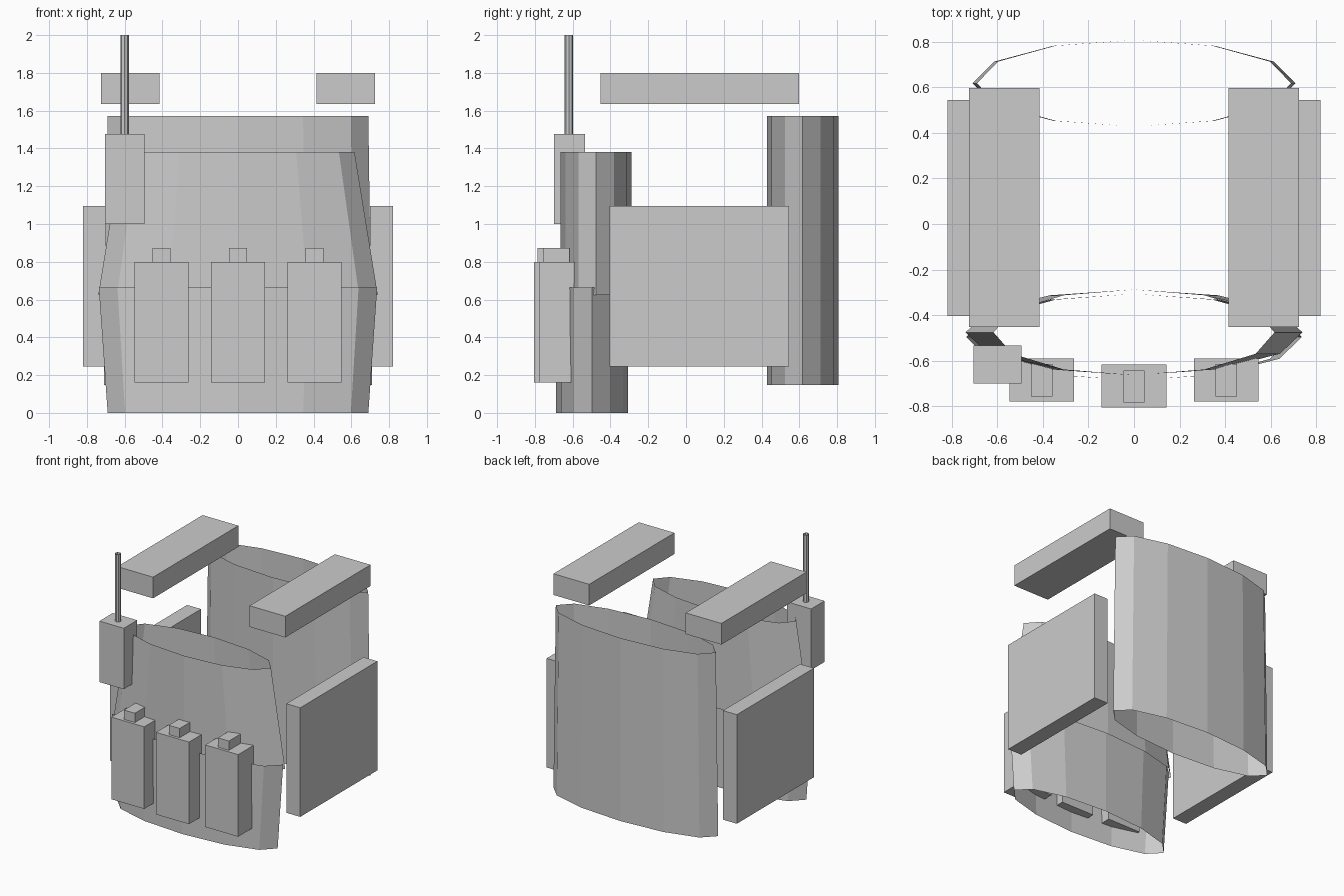
import bpy
import bmesh
from math import cos, sin, tau

cube = bpy.data.objects.get("Cube")
if cube:
    bpy.data.objects.remove(cube, do_unlink=True)

GREY = (0.6, 0.6, 0.6, 1.0)
grey = bpy.data.materials.new("plain_grey")
grey.use_nodes = True
grey.diffuse_color = GREY
grey.node_tree.nodes["Principled BSDF"].inputs["Base Color"].default_value = GREY


def finish(name, bm):
    mesh = bpy.data.meshes.new(name)
    bmesh.ops.recalc_face_normals(bm, faces=bm.faces)
    bm.to_mesh(mesh)
    bm.free()
    mesh.materials.append(grey)
    obj = bpy.data.objects.new(name, mesh)
    bpy.context.collection.objects.link(obj)
    return obj


def box(name, center, size):
    bm = bmesh.new()
    bmesh.ops.create_cube(bm, size=1)
    for v in bm.verts:
        v.co = [c + s * k for c, s, k in zip(center, size, v.co)]
    return finish(name, bm)


def open_tube(name, x, y, ry, rings, sides=12):
    """Open-ended oval tube; rings are (height, x radius)."""
    bm = bmesh.new()
    loops = [[bm.verts.new((x + rx * cos(tau * i / sides),
                            y + ry * sin(tau * i / sides), z))
              for i in range(sides)] for z, rx in rings]
    for low, high in zip(loops, loops[1:]):
        for i in range(sides):
            j = (i + 1) % sides
            bm.faces.new((low[i], low[j], high[j], high[i]))
    return finish(name, bm)


# Body panels
open_tube("back_panel", 0, 0.618, 0.19, [(0.147, 0.71), (1.573, 0.69)])
open_tube("chest_panel", 0, -0.476, 0.188, [(0.623, 0.74), (1.38, 0.617)])
open_tube("belly_panel", 0, -0.497, 0.19, [(0, 0.69), (0.665, 0.737)])

# Shoulder pads and side plates
for side, s in (("left", 1), ("right", -1)):
    box(side + "_shoulder_pad", (s * 0.57, 0.073, 1.718), (0.308, 1.05, 0.165))
    box(side + "_side_plate", (s * 0.76, 0.07, 0.67), (0.12, 0.95, 0.85))

# Front pouches with their closing tabs
for label, x, y in (("right", -0.405, -0.685), ("middle", 0, -0.712),
                    ("left", 0.405, -0.685)):
    box(label + "_pouch", (x, y, 0.48), (0.284, 0.188, 0.64))
    box(label + "_pouch_tab", (x, y - 0.002, 0.835), (0.094, 0.142, 0.075))

# Radio and antenna
box("radio", (-0.6, -0.617, 1.238), (0.21, 0.165, 0.475))
open_tube("radio_antenna", -0.6, -0.62, 0.022, [(1.47, 0.022), (2.0, 0.022)], 8)
